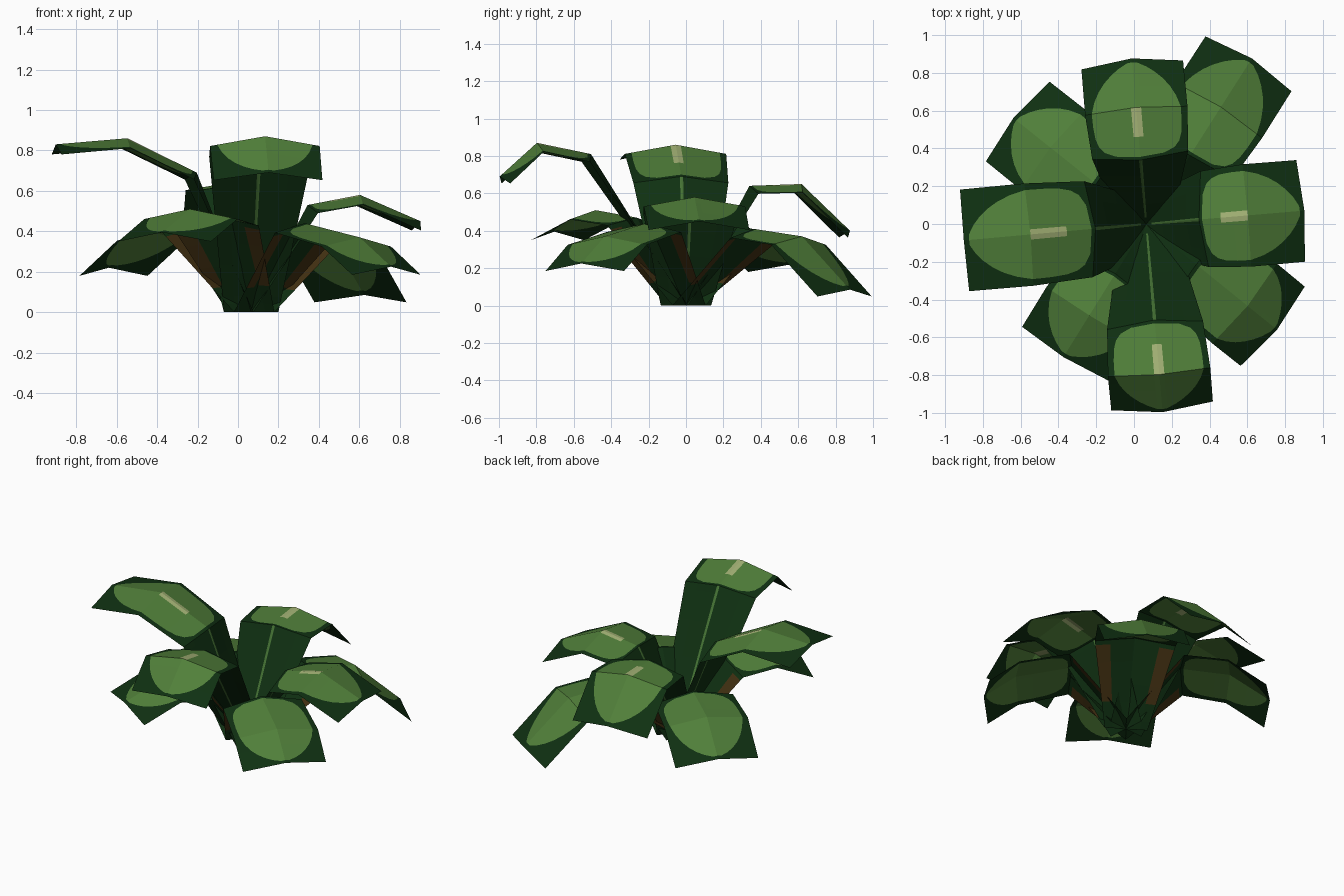
import bpy, math
from mathutils import Vector

if "Cube" in bpy.data.objects:
    bpy.data.objects.remove(bpy.data.objects["Cube"])


def material(name, rgb):
    m = bpy.data.materials.new(name)
    m.diffuse_color = (*rgb, 1.0)
    m.use_nodes = True
    m.node_tree.nodes["Principled BSDF"].inputs["Base Color"].default_value = m.diffuse_color
    return m


MATS = [
    material("dark green", (0.005, 0.030, 0.006)),
    material("leaf green", (0.082, 0.215, 0.042)),
    material("pale highlight", (0.37, 0.45, 0.18)),
    material("vein green", (0.06, 0.17, 0.035)),
    material("stalk brown", (0.055, 0.030, 0.006)),
]
DARK, LEAF, PALE, VEIN, BROWN = range(5)

BASE = Vector((0.065, 0.0, 0.0))
FOLD = 0.05                              # how far the leaf edges hang below the midrib
HALF_WIDTHS = (0.135, 0.255, 0.272, 0.27)

# outline of the bright patch: (position along blade, share of half width)
PATCH = [(0, .3), (.03, .5), (.07, .72), (.13, .82), (.22, .87), (.35, .88), (.5, .87),
         (.62, .8), (.72, .7), (.8, .58), (.87, .43), (.92, .28), (.96, .1), (1, .03)]


def make_leaf(name, direction, profile, upper):
    """profile = (radius, height) of the midrib at the stalk top, the bend and the tip"""
    out = Vector((*direction, 0)).normalized()
    side = Vector((-out.y, out.x, 0))
    pts = [Vector((0, 0))] + [Vector(p) for p in profile]

    # midrib point and edge drop at each of the four rings
    rings = []
    for i, p in enumerate(pts):
        t = Vector((0, 0))
        if i > 0:
            t += (p - pts[i - 1]).normalized()
        if i < 3:
            t += (pts[i + 1] - p).normalized()
        t.normalize()
        drop = Vector((t.y, -t.x)) * (FOLD if i else 0)
        mid = BASE + out * p.x + Vector((0, 0, p.y))
        rings.append((mid, out * drop.x + Vector((0, 0, drop.y)), HALF_WIDTHS[i]))

    def point(u, v):
        i = min(int(v), 2)
        f = v - i
        (m0, d0, w0), (m1, d1, w1) = rings[i], rings[i + 1]
        return (m0.lerp(m1, f) + d0.lerp(d1, f) * abs(u)
                + side * u * (w0 + (w1 - w0) * f))

    verts, faces, mats = [], [], []

    def strip(rows, colour):
        """rows = (v, inner break, outer break); colour(band, middle v) picks the material"""
        start = len(verts)
        for v, c, b in rows:
            verts.extend(point(u, v) for u in (-1, -b, -c, 0, c, b, 1))
        for r in range(len(rows) - 1):
            vm = (rows[r][0] + rows[r + 1][0]) / 2
            for k in range(6):
                a = start + r * 7 + k
                faces.append((a, a + 7, a + 8, a + 1))
                mats.append(colour((2, 1, 0, 0, 1, 2)[k], vm))

    # stalk: thin vein on upper leaves, brown margins on lower leaves
    def stalk_colour(band, v):
        if upper:
            return VEIN if band == 0 and v > 0.1 else DARK
        return BROWN if band == 2 and 0.3 < v < 0.95 else DARK

    strip([(v, 0.035, 0.62) for v in (0, .1, .3, .5, .75, .95, 1)], stalk_colour)

    # blade: bright patch inside a dark margin, pale streak on upper leaves
    def blade_colour(band, v):
        s = (v - 1) / 2
        if band == 2 or s < 0.03 or s > 0.96:
            return DARK
        if band == 0 and upper and 0.22 < s < 0.5:
            return PALE
        return LEAF

    strip([(1 + 2 * s, min(0.1, b * 0.5), b) for s, b in PATCH], blade_colour)

    me = bpy.data.meshes.new(name)
    me.from_pydata(verts, [], faces)
    for m in MATS:
        me.materials.append(m)
    for poly, mi in zip(me.polygons, mats):
        poly.material_index = mi
        poly.use_smooth = False
    # upper side of the leaf faces up
    if sum(p.normal.z * p.area for p in me.polygons) < 0:
        me.flip_normals()
    me.update()
    bpy.context.collection.objects.link(bpy.data.objects.new(name, me))


# four upright leaves
make_leaf("upper_leaf_left", (-.97, -.0875), ((.27, .69), (.615, .86), (.97, .83)), True)
make_leaf("upper_leaf_front", (.085, -.98), ((.51, .81), (.80, .87), (1.0, .69)), True)
make_leaf("upper_leaf_back", (-.075, .85), ((.34, .64), (.62, .65), (.88, .40)), True)
make_leaf("upper_leaf_right", (.825, .07), ((.28, .53), (.54, .58), (.84, .45)), True)

# four low diagonal leaves
make_leaf("lower_leaf_back_right", (.555, .87), ((.43, .41), (.735, .37), (1.04, .085)), False)
make_leaf("lower_leaf_front_right", (.68, -.55), ((.34, .44), (.69, .37), (.89, .225)), False)
make_leaf("lower_leaf_back_left", (-.69, .55), ((.34, .44), (.65, .40), (.90, .22)), False)
make_leaf("lower_leaf_front_left", (-.43, -.69), ((.31, .47), (.57, .51), (.83, .395)), False)
